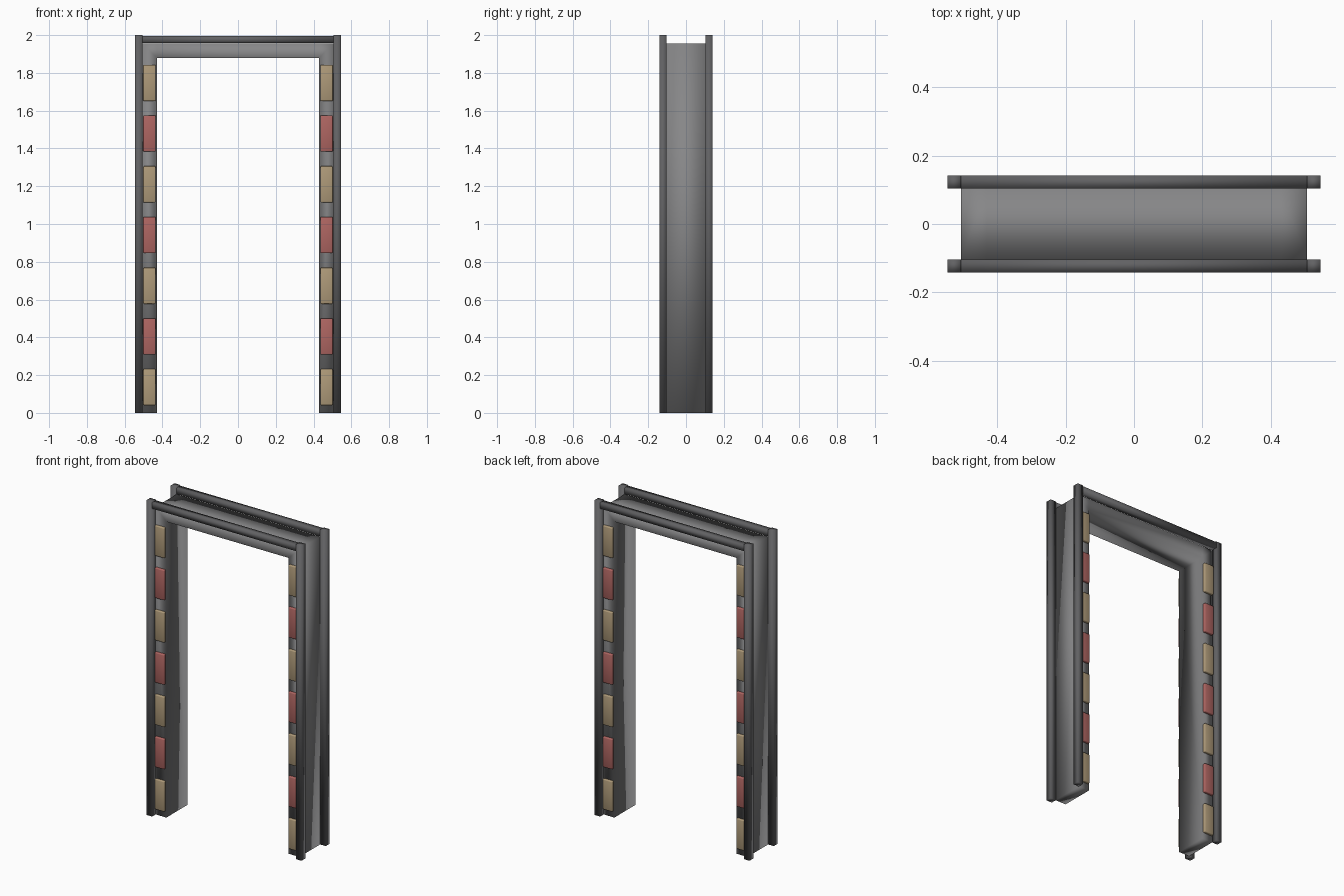
import bpy, bmesh
from mathutils import Vector

if "Cube" in bpy.data.objects:
    bpy.data.objects.remove(bpy.data.objects["Cube"])


def material(name, rgb):
    m = bpy.data.materials.new(name)
    m.diffuse_color = (*rgb, 1)
    m.use_nodes = True
    m.node_tree.nodes["Principled BSDF"].inputs["Base Color"].default_value = m.diffuse_color
    return m


GREY = material("core_grey", (0.24, 0.24, 0.245))
DARK = material("trim_grey", (0.12, 0.12, 0.125))
TAN = material("tan_panel", (0.42, 0.32, 0.19))
RED = material("red_panel", (0.42, 0.13, 0.12))


def finish(bm, name, mat):
    bmesh.ops.recalc_face_normals(bm, faces=bm.faces)
    for f in bm.faces:
        f.smooth = True
    me = bpy.data.meshes.new(name)
    bm.to_mesh(me)
    bm.free()
    me.materials.append(mat)
    ob = bpy.data.objects.new(name, me)
    bpy.context.collection.objects.link(ob)
    return ob


def box(name, lo, hi, mat, bevel=0):
    lo, hi = Vector(lo), Vector(hi)
    bm = bmesh.new()
    bmesh.ops.create_cube(bm, size=1)
    for v in bm.verts:
        v.co = (lo + hi) / 2 + v.co * (hi - lo)
    if bevel:
        bmesh.ops.bevel(bm, geom=bm.edges[:], offset=bevel, segments=2,
                        profile=0.5, affect='EDGES')
    return finish(bm, name, mat)


# Door surround: two jambs and a lintel as one continuous section
bm = bmesh.new()
half = [(0.505, 0), (0.505, 1.955), (0.43, 1.955), (0.43, 1.88), (0.43, 0)]
for s in (-1, 1):
    v = [[bm.verts.new((s * x, y, z)) for x, z in half] for y in (-0.105, 0.105)]
    for row in v:
        bm.faces.new(row)
    for a, b in ((0, 1), (1, 2), (3, 4), (4, 0)):
        bm.faces.new((v[0][a], v[0][b], v[1][b], v[1][a]))
    if s == -1:
        left = v
    else:
        for i in (0, 1):
            bm.faces.new((left[i][2], left[i][3], v[i][3], v[i][2]))
        for k in (2, 3):
            bm.faces.new((left[0][k], v[0][k], v[1][k], left[1][k]))
finish(bm, "door_surround", GREY)

for ys, face in ((-1, "front"), (1, "back")):
    y0, y1 = sorted((ys * 0.103, ys * 0.141))
    # Top trim bar
    box(f"{face}_top_bar", (-0.505, y0, 1.957), (0.505, y1, 1.995), DARK)
    for xs, side in ((-1, "left"), (1, "right")):
        # Corner trim post
        x0, x1 = sorted((xs * 0.505, xs * 0.545))
        box(f"{face}_{side}_post", (x0, y0, 0), (x1, y1, 2), DARK)
        # Alternating coloured panels up the jamb
        x0, x1 = sorted((xs * 0.436, xs * 0.502))
        p0, p1 = sorted((ys * 0.095, ys * 0.121))
        for i in range(7):
            z = 0.04 + i * 0.2685
            box(f"{face}_{side}_panel_{i + 1}", (x0, p0, z), (x1, p1, z + 0.192),
                RED if i % 2 else TAN, 0.005)
